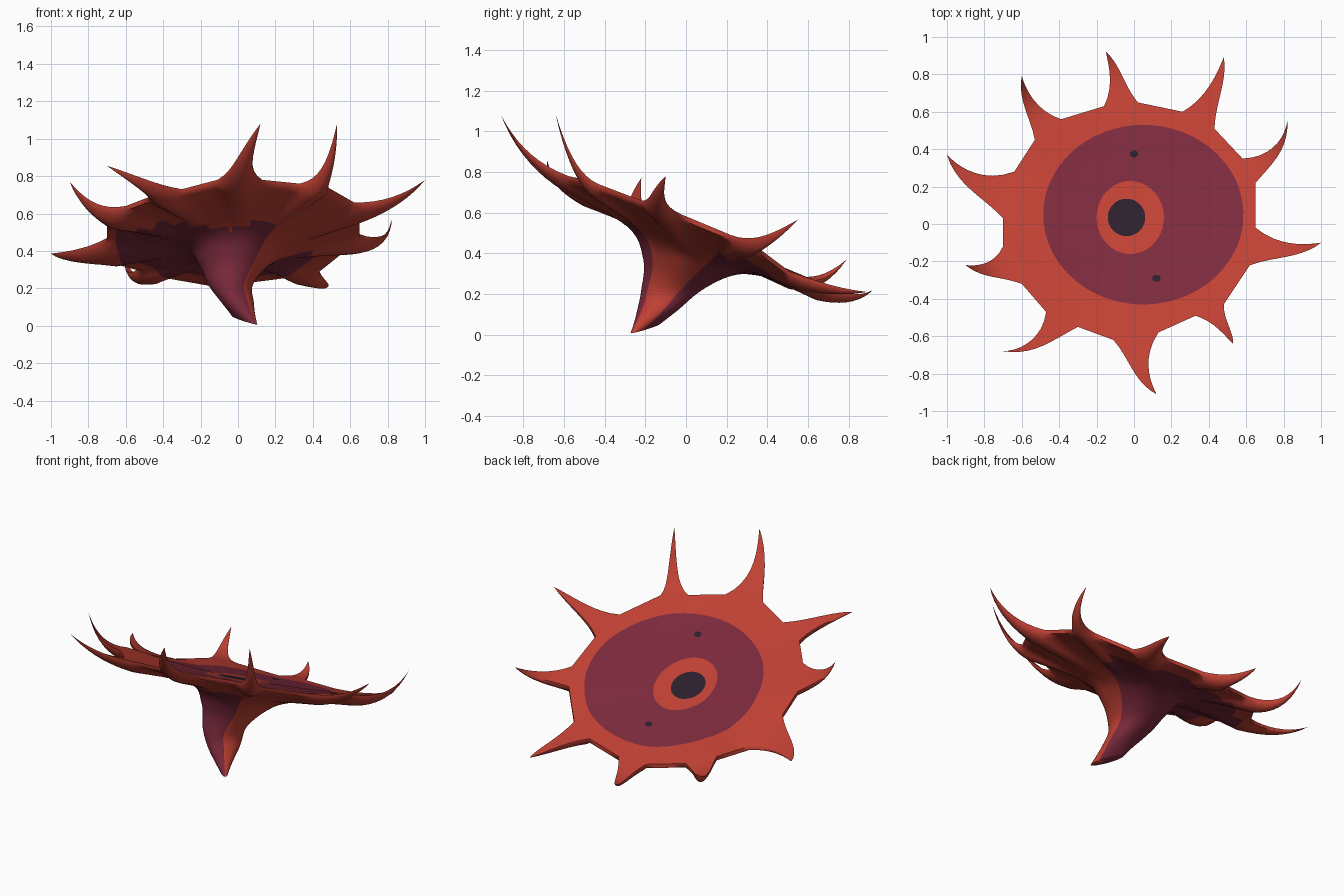
import bpy, bmesh, math
from mathutils import Vector

if "Cube" in bpy.data.objects:
    bpy.data.objects.remove(bpy.data.objects["Cube"], do_unlink=True)


def make_material(name, colour):
    mat = bpy.data.materials.new(name)
    mat.use_nodes = True
    mat.diffuse_color = (*colour, 1)
    mat.node_tree.nodes["Principled BSDF"].inputs["Base Color"].default_value = (*colour, 1)
    return mat


materials = [
    make_material("coral_red", (0.53, 0.052, 0.034)),
    make_material("wine_purple", (0.20, 0.023, 0.046)),
    make_material("dark_mouth", (0.024, 0.014, 0.026)),
]
RED, PURPLE, DARK = range(3)

# Each tentacle: start and end of its base on the rim, then its tip
TENTACLES = [
    ((.62, -.22, .66), (.65, -.02, .59), (1, -.10, .78)),
    ((.65, .22, .49), (.58, .35, .43), (.82, .55, .565)),
    ((.43, .51, .31), (.26, .60, .28), (.48, .89, .21)),
    ((.02, .65, .25), (-.16, .63, .24), (-.15, .92, .22)),
    ((-.39, .56, .28), (-.53, .45, .32), (-.60, .79, .37)),
    ((-.64, .28, .35), (-.70, .03, .47), (-1, .37, .385)),
    ((-.70, -.12, .56), (-.60, -.32, .64), (-.90, -.22, .77)),
    ((-.47, -.47, .69), (-.30, -.55, .73), (-.70, -.68, .855)),
    ((-.11, -.62, .78), (.13, -.58, .78), (.12, -.91, 1.08)),
    ((.33, -.49, .76), (.48, -.43, .74), (.53, -.64, 1.08)),
]
ACROSS = 6        # columns across each tentacle
GAP = 3           # columns along the rim between tentacles
ALONG = 9         # rows along each tentacle
THICK = 0.05      # swelling under each tentacle
WALL = 0.025      # height of the rim's outer wall


def on_disc(p):
    """Point on the tilted, slightly dished upper surface."""
    bowl = 0.02 * (1 - min(1, (p.x * p.x + p.y * p.y) / 0.4))
    return Vector((p.x, p.y, 0.52 - 0.42 * p.y + 0.07 * p.x - bowl))


def down(amount):
    return Vector((0, 0, -amount))


def ellipse(cx, cy, rx, ry, a):
    return Vector((cx + rx * math.cos(a), cy + ry * math.sin(a)))


def spline(points, steps):
    """Smooth path through the points."""
    out = []
    for i in range(len(points) - 1):
        p0, p1 = points[max(i - 1, 0)], points[i]
        p2, p3 = points[i + 1], points[min(i + 2, len(points) - 1)]
        for j in range(steps):
            t = j / steps
            out.append(0.5 * (2 * p1 + (p2 - p0) * t + (2 * p0 - 5 * p1 + 4 * p2 - p3) * t * t
                              + (3 * p1 - p0 - 3 * p2 + p3) * t ** 3))
    return out + [points[-1]]


def top_column(rim, a):
    """Mouth centre to rim, passing through every colour boundary."""
    stops = [Vector((-.04, .035)), ellipse(-.04, .035, .10, .10, a),
             ellipse(-.02, .035, .18, .195, a), ellipse(.05, .05, .535, .48, a), rim.xy]
    path = []
    for p, q in zip(stops, stops[1:]):
        path += [on_disc(p.lerp(q, j / 3)) for j in range(3)]
    path.append(on_disc(rim))
    lift = rim.z - path[-1].z
    return [p - down(lift * (i / 12) ** 3) for i, p in enumerate(path)]


def under_column(rim, a, drop):
    """Rim wall, then the flared underside and stalk to the slanted foot."""
    path = [rim + down(drop)]
    for cx, cy, rx, ry, z, slope in [(0, .04, .30, .33, .41, .37), (-.02, .01, .19, .22, .33, .18),
                                     (-.04, -.07, .12, .15, .22, 0), (0, -.14, .085, .10, .12, 0)]:
        p = ellipse(cx, cy, rx, ry, a)
        path.append(Vector((p.x, p.y, z - slope * (p.y - cy))))
    turn = a + math.radians(47)
    foot, long_way, short_way = Vector((.035, -.20, .03)), Vector((.065, -.07, -.023)), Vector((.02, .02, 0))
    path.append(foot + long_way * math.cos(turn) + short_way * math.sin(turn))
    return [rim] + spline(path, 6) + [foot]


# How far the red reaches from the rim (0) towards the foot (5), by direction in degrees
RED_REACH = [(-180, .1), (-160, .4), (-135, .8), (-100, 1.1), (-60, .75), (-54, .9), (-50, 9), (9, 9),
             (13, .65), (35, .55), (65, .55), (90, .5), (135, .4), (180, .1)]


def red_reach(a):
    d = (math.degrees(a) + 180) % 360 - 180
    for (d0, v0), (d1, v1) in zip(RED_REACH, RED_REACH[1:]):
        if d0 <= d <= d1:
            return v0 + (v1 - v0) * (d - d0) / (d1 - d0)
    return 0


bm = bmesh.new()


def skin(columns, colour, closed=False):
    """Quads between neighbouring columns, coloured by column and row."""
    grid = [[bm.verts.new(p) for p in col] for col in columns]
    for c in range(len(grid) if closed else len(grid) - 1):
        left, right = grid[c], grid[(c + 1) % len(grid)]
        for r in range(len(left) - 1):
            face = bm.faces.new((left[r], right[r], right[r + 1], left[r + 1]))
            face.material_index = colour(c, r)
            face.smooth = True


# Rim columns: across every tentacle base, then along the gap to the next
rim = []
for i, (start, end, tip) in enumerate(TENTACLES):
    start, end = Vector(start), Vector(end)
    following = Vector(TENTACLES[(i + 1) % len(TENTACLES)][0])
    for j in range(ACROSS):
        s = 2 * j / ACROSS - 1
        rim.append((start.lerp(end, j / ACROSS), WALL + THICK * (1 - s * s)))
    for j in range(GAP):
        rim.append((end.lerp(following, j / GAP), WALL))
angles = [math.atan2(p.y - .03, p.x) for p, drop in rim]

# Oral disc
TOP_BANDS = [DARK, RED, PURPLE, RED]
skin([top_column(p, a) for (p, d), a in zip(rim, angles)], lambda c, r: TOP_BANDS[r // 3], True)

# Underside and stalk
skin([under_column(p, a, d) for (p, d), a in zip(rim, angles)],
     lambda c, r: RED if (r - .5) / 6 < red_reach(angles[c]) else PURPLE, True)

# Tentacles: flattened horns that bend from the rim up to their tips
for start, end, tip in TENTACLES:
    start, end, tip = Vector(start), Vector(end), Vector(tip)
    base = (start + end) / 2
    outward = base.xy.normalized() * (tip.xy - base.xy).length * 0.65
    bend = on_disc(base.xy + outward) + down(on_disc(base).z - base.z)
    upper, lower = [], []
    for j in range(ACROSS + 1):
        s = 2 * j / ACROSS - 1
        edge = start.lerp(end, j / ACROSS) - base
        top_row, low_row = [], []
        for k in range(ALONG + 1):
            t = k / ALONG
            width = 0.55 * (1 - t) ** 0.8 + 0.45 * (1 - t) ** 5
            p = base * (1 - t) ** 2 + bend * 2 * t * (1 - t) + tip * t * t + edge * width
            top_row.append(p)
            low_row.append(p + down((WALL + THICK * (1 - s * s)) * (1 - t)))
        upper.append(top_row)
        lower.append(low_row)
    skin(upper, lambda c, r: RED)
    skin([upper[0]] + lower + [upper[-1]], lambda c, r: RED)

bmesh.ops.remove_doubles(bm, verts=bm.verts, dist=0.0005)
# Drop the hidden walls left between the disc and each tentacle base
hidden = [e for e in bm.edges if len(e.link_faces) > 2]
inner = {f for e in hidden for f in e.link_faces if all(len(x.link_faces) > 2 for x in f.edges if x.calc_length() > .001)}
inner |= {f for e in hidden for f in e.link_faces
          if abs(f.normal.z) < .05 and sum(len(x.link_faces) > 2 for x in f.edges) >= 2}
bmesh.ops.delete(bm, geom=list(inner), context='FACES_ONLY')
bmesh.ops.recalc_face_normals(bm, faces=bm.faces)


def add_object(name, mesh_data):
    mesh = bpy.data.meshes.new(name)
    mesh_data.to_mesh(mesh)
    mesh_data.free()
    for mat in materials:
        mesh.materials.append(mat)
    obj = bpy.data.objects.new(name, mesh)
    bpy.context.collection.objects.link(obj)
    return obj


body = add_object("anemone_body", bm)
bpy.context.view_layer.objects.active = body
body.select_set(True)
bpy.ops.object.shade_smooth_by_angle(angle=math.radians(65))

# Small dark spots lying on the disc
for x, y, size in [(0, .375, .023), (.12, -.29, .023), (-.315, -.165, .011)]:
    spot = bmesh.new()
    ring = [spot.verts.new(on_disc(ellipse(x, y, size, size * .85, k * math.tau / 10)) - down(.006))
            for k in range(10)]
    spot.faces.new(ring).material_index = DARK
    add_object("disc_spot", spot)
